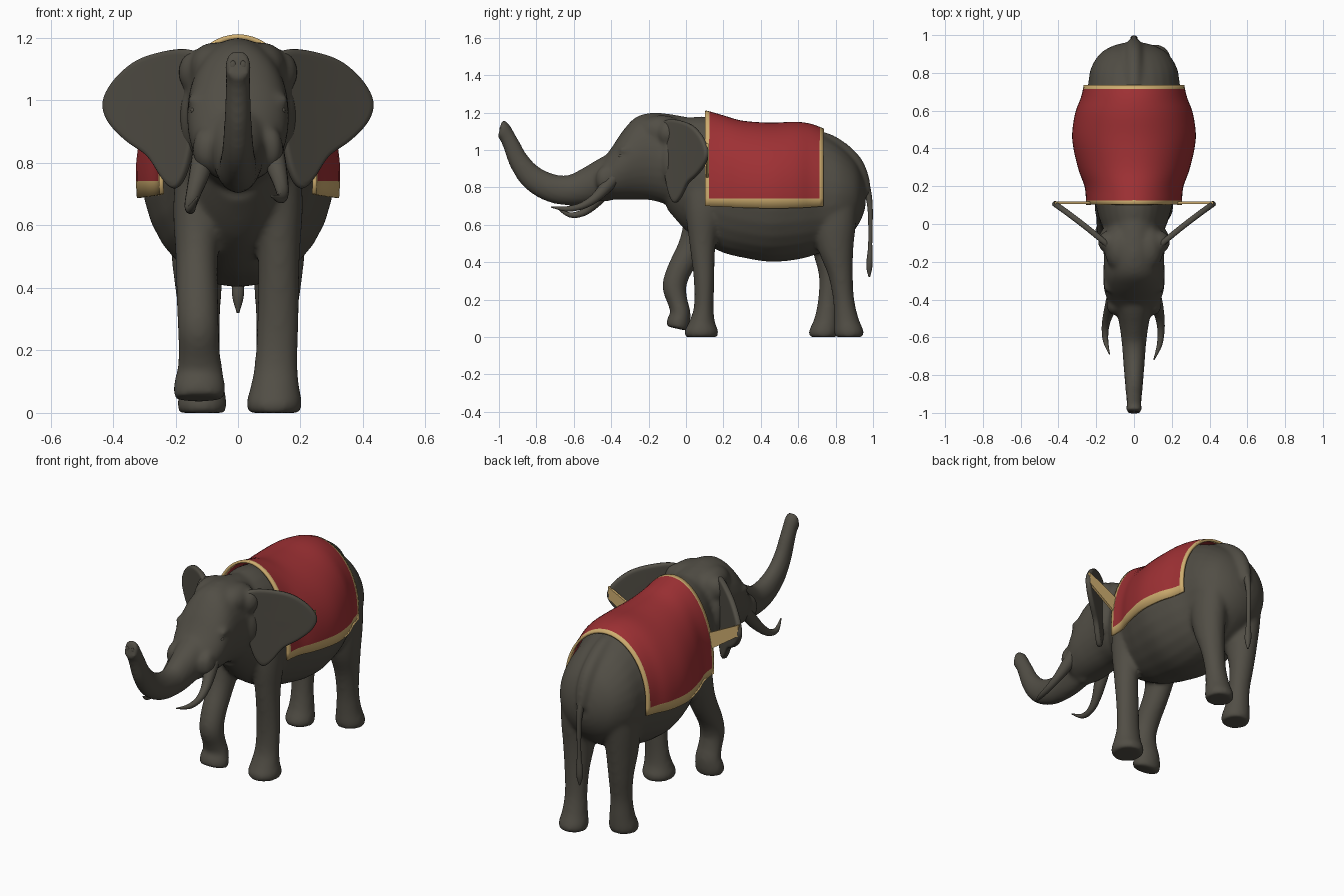
import bpy, bmesh, math
from mathutils import Vector, Matrix

cube = bpy.data.objects.get("Cube")
if cube:
    bpy.data.objects.remove(cube)


def material(name, rgb):
    m = bpy.data.materials.new(name)
    m.use_nodes = True
    m.diffuse_color = (*rgb, 1)
    m.node_tree.nodes["Principled BSDF"].inputs["Base Color"].default_value = (*rgb, 1)
    return m


HIDE = material("grey_hide", (0.083, 0.076, 0.06))
RED = material("red_cloth", (0.34, 0.03, 0.034))
GOLD = material("gold_trim", (0.62, 0.42, 0.16))


def spline(pts, steps, closed=False):
    """Smooth curve through rows of numbers."""
    n = len(pts)
    pick = (lambda i: pts[i % n]) if closed else (lambda i: pts[min(max(i, 0), n - 1)])
    out = []
    for i in range(n if closed else n - 1):
        p = [pick(i + k) for k in (-1, 0, 1, 2)]
        for s in range(steps):
            t = s / steps
            out.append([b + 0.5 * t * (c - a + t * (2 * a - 5 * b + 4 * c - d + t * (3 * (b - c) + d - a)))
                        for a, b, c, d in zip(*p)])
    if not closed:
        out.append(list(pts[-1]))
    return out


def loft(bm, sections, axis=None, steps=4, sides=28):
    """Closed tube through sections of x, y, z, half width, half height."""
    rows = spline(sections, steps)
    centres = [Vector(r[:3]) for r in rows]
    rings = []
    for i, r in enumerate(rows):
        t = axis or centres[min(i + 1, len(rows) - 1)] - centres[max(i - 1, 0)]
        up = Vector((1, 0, 0)).cross(t).normalized()
        side = t.cross(up).normalized()
        ring = []
        for k in range(sides):
            a = math.tau * k / sides
            ring.append(bm.verts.new(centres[i] + side * (r[3] * math.cos(a)) + up * (r[4] * math.sin(a))))
        rings.append(ring)
    for a, b in zip(rings, rings[1:]):
        for k in range(sides):
            j = (k + 1) % sides
            bm.faces.new((a[k], a[j], b[j], b[k]))
    bm.faces.new(rings[0])
    bm.faces.new(rings[-1])


def trunk_rows(rows):
    """Turn y, top, bottom, half width into loft sections."""
    return [(0, y, (top + low) / 2, a, (top - low) / 2) for y, top, low, a in rows]


def ball(bm, pos, r, scale=(1, 1, 1)):
    bmesh.ops.create_uvsphere(bm, u_segments=16, v_segments=10, radius=r,
                              matrix=Matrix.Translation(pos) @ Matrix.Diagonal((*scale, 1)))


def finish(name, bm, *mats):
    bmesh.ops.recalc_face_normals(bm, faces=bm.faces[:])
    me = bpy.data.meshes.new(name)
    bm.to_mesh(me)
    bm.free()
    for m in mats:
        me.materials.append(m)
    for p in me.polygons:
        p.use_smooth = True
    ob = bpy.data.objects.new(name, me)
    bpy.context.scene.collection.objects.link(ob)
    return ob


Y, Z = Vector((0, 1, 0)), Vector((0, 0, -1))
bm = bmesh.new()

# Barrel of the body
loft(bm, trunk_rows([
    (-.10, 1.14, .68, .12), (0, 1.17, .57, .175), (.1, 1.18, .50, .205), (.2, 1.16, .45, .238),
    (.3, 1.135, .425, .275), (.45, 1.125, .402, .308), (.6, 1.13, .415, .286), (.72, 1.09, .45, .247),
    (.82, 1.03, .5, .23), (.9, .95, .57, .182), (.942, .87, .64, .115), (.96, .8, .7, .05)]), Y)

# Spine ridge running down into the tail root
loft(bm, [(0, .60, 1.07, .05, .05), (0, .74, 1.05, .045, .045), (0, .83, 1.0, .045, .045),
          (0, .90, .93, .045, .045), (0, .945, .85, .04, .035), (0, .972, .76, .022, .022)])

# Neck and head
loft(bm, trunk_rows([
    (.04, 1.17, .66, .15), (-.08, 1.192, .70, .163), (-.18, 1.2, .73, .16), (-.27, 1.175, .735, .163),
    (-.34, 1.10, .735, .16), (-.40, 1.01, .735, .143), (-.46, .93, .74, .11), (-.49, .88, .78, .05)]), Y)

# Raised trunk with a hollow tip
loft(bm, [
    (0, -.32, .93, .10, .09), (0, -.41, .865, .10, .105), (0, -.52, .81, .08, .098),
    (0, -.62, .785, .066, .082), (0, -.72, .797, .058, .076), (0, -.82, .85, .05, .068),
    (0, -.89, .935, .044, .056), (0, -.93, 1.02, .041, .047), (0, -.96, 1.08, .04, .043),
    (0, -.985, 1.11, .044, .05), (0, -.995, 1.115, .043, .049)])

# Standing front leg
loft(bm, [
    (.11, .10, .85, .08, .11), (.125, .095, .68, .083, .10), (.131, .088, .5, .067, .07),
    (.128, .097, .3, .067, .055), (.122, .095, .16, .069, .053), (.118, .085, .08, .079, .07),
    (.116, .082, .03, .09, .092), (.116, .082, 0, .082, .085)], Z)

# Lifted front leg
loft(bm, [
    (-.11, .10, .85, .08, .11), (-.125, .09, .66, .083, .10), (-.132, .04, .5, .068, .078),
    (-.13, -.035, .36, .067, .066), (-.127, -.062, .27, .066, .064), (-.124, -.045, .19, .067, .054),
    (-.122, -.03, .13, .075, .054), (-.124, -.04, .08, .084, .063), (-.124, -.048, .045, .08, .06)])

# Hind legs, one a step ahead of the other
for side, step in ((1, 0), (-1, 1)):
    loft(bm, [
        (side * .12, .80, .82, .09, .12), (side * .127, .795 - step * .02, .62, .093, .115),
        (side * .128, .80 - step * .03, .47, .082, .095), (side * .124, .826 - step * .05, .33, .068, .066),
        (side * .118, .843 - step * .08, .2, .061, .057), (side * .115, .857 - step * .105, .1, .068, .066),
        (side * .115, .871 - step * .135, .03, .08, .08), (side * .115, .871 - step * .135, 0, .074, .074)], Z)

# Temples, ear roots, brows, cheeks and lower lip
for s in (1, -1):
    ball(bm, (s * .075, -.13, 1.105), .082, (1, 1.5, 1))
    ball(bm, (s * .13, -.095, 1.09), .062, (1, 1, 1.2))
    ball(bm, (s * .14, -.08, .95), .06, (.8, 1, 2))
    ball(bm, (s * .135, -.325, 1.0), .032, (.9, 1.2, .7))
    ball(bm, (s * .105, -.43, .845), .045, (.9, 1.2, 1.6))
ball(bm, (0, -.43, .76), .045, (1, 1.2, .8))

body = finish("body", bm, HIDE)
rm = body.modifiers.new("blend", "REMESH")
rm.mode = "VOXEL"
rm.voxel_size = .011
rm.use_smooth_shade = True
sm = body.modifiers.new("soften", "SMOOTH")
sm.factor = .5
sm.iterations = 12

# Nostril pair on the trunk tip
bm = bmesh.new()
for s in (1, -1):
    ball(bm, (s * .016, -.992, 1.112), .012, (.8, .4, 1.3))
finish("nostrils", bm, HIDE)

# Eyes
bm = bmesh.new()
for s in (1, -1):
    ball(bm, (s * .143, -.345, .968), .013, (.7, 1.2, .8))
finish("eyes", bm, HIDE)

# Tusks, one hanging lower
bm = bmesh.new()
loft(bm, [(.105, -.36, .88, .035, .035), (.12, -.43, .80, .034, .034), (.136, -.49, .74, .025, .025),
          (.143, -.56, .70, .019, .019), (.135, -.64, .685, .014, .014), (.105, -.72, .695, .003, .003)], sides=14)
loft(bm, [(-.105, -.36, .88, .035, .035), (-.12, -.43, .78, .034, .034), (-.14, -.49, .71, .025, .025),
          (-.152, -.55, .665, .019, .019), (-.15, -.62, .653, .014, .014), (-.13, -.69, .69, .003, .003)], sides=14)
finish("tusks", bm, HIDE)

# Tail with a tuft
bm = bmesh.new()
loft(bm, [(0, .94, .86, .025, .025), (0, .97, .78, .02, .02), (0, .985, .68, .014, .014),
          (0, .985, .5, .012, .011), (0, .982, .42, .019, .016), (0, .98, .37, .018, .016),
          (0, .98, .32, .004, .004)], sides=14)
finish("tail", bm, HIDE)

# Ears: rings shrinking from the outline to a centre
outline = spline([(.11, 1.13), (.16, 1.165), (.25, 1.155), (.33, 1.125), (.40, 1.06), (.432, .99), (.41, .925),
                  (.35, .865), (.285, .82), (.24, .75), (.20, .715), (.165, .77), (.14, .88), (.11, 1.03)], 3, True)
bm = bmesh.new()
cx, cz = .24, .98


def ear_point(x, z, k):
    x, z = cx + (x - cx) * k, cz + (z - cz) * k
    s = (x - .14) / .29
    return bm.verts.new((x, -.11 + .224 * s + .025 * s * (1 - s), z))


rings = [[ear_point(x, z, k) for x, z in outline] for k in (1, .92, .7, .4)]
mid = ear_point(cx, cz, 0)
n = len(outline)
for i in range(n):
    j = (i + 1) % n
    for a, b in zip(rings, rings[1:]):
        bm.faces.new((a[i], a[j], b[j], b[i]))
    bm.faces.new((rings[-1][i], rings[-1][j], mid))
ears = finish("ears", bm, HIDE)
ears.modifiers.new("pair", "MIRROR")
so = ears.modifiers.new("thickness", "SOLIDIFY")
so.thickness = .03
so.offset = 0
ears.modifiers.new("round", "SUBSURF").levels = 1
ears.modifiers["round"].render_levels = 1

# Saddle cloth draped over the back: y, top, half width, hem height
rows = spline([(.124, 1.2, .247, .70), (.2, 1.178, .255, .697), (.3, 1.15, .29, .692), (.45, 1.139, .32, .688),
               (.58, 1.144, .306, .69), (.66, 1.135, .277, .694), (.713, 1.117, .263, .698)], 4)
rows = [[.102, 1.205, .246, .70]] + rows + [[.734, 1.108, .26, .70]]
bm = bmesh.new()
grid = []
for y, top, a, hem in rows:
    half = [(a * .99, hem), (a, .742)]
    arc = [(a * math.cos(math.pi * k / 32), .77 + (top - .77) * math.sin(math.pi * k / 32)) for k in range(33)]
    line = half + arc + [(-x, z) for x, z in reversed(half)]
    grid.append([bm.verts.new((x, y, z)) for x, z in line])
for r, (p, q) in enumerate(zip(grid, grid[1:])):
    for c in range(len(p) - 1):
        f = bm.faces.new((p[c], p[c + 1], q[c + 1], q[c]))
        f.material_index = int(r in (0, len(grid) - 2) or c in (0, len(p) - 2))
cloth = finish("saddle_cloth", bm, RED, GOLD)
so = cloth.modifiers.new("thickness", "SOLIDIFY")
so.thickness = .014
so.offset = 0

# Gold straps rising from the cloth to the ear tips
bm = bmesh.new()
for s in (1, -1):
    ends = []
    for x, low, high in ((.23, .84, .94), (.42, .97, 1.035)):
        ends.append([bm.verts.new((s * x, y, z)) for y, z in ((.106, low), (.12, low), (.12, high), (.106, high))])
    a, b = ends
    for k in range(4):
        bm.faces.new((a[k], a[(k + 1) % 4], b[(k + 1) % 4], b[k]))
    bm.faces.new(a)
    bm.faces.new(b)
straps = finish("ear_straps", bm, GOLD)
for p in straps.data.polygons:
    p.use_smooth = False
